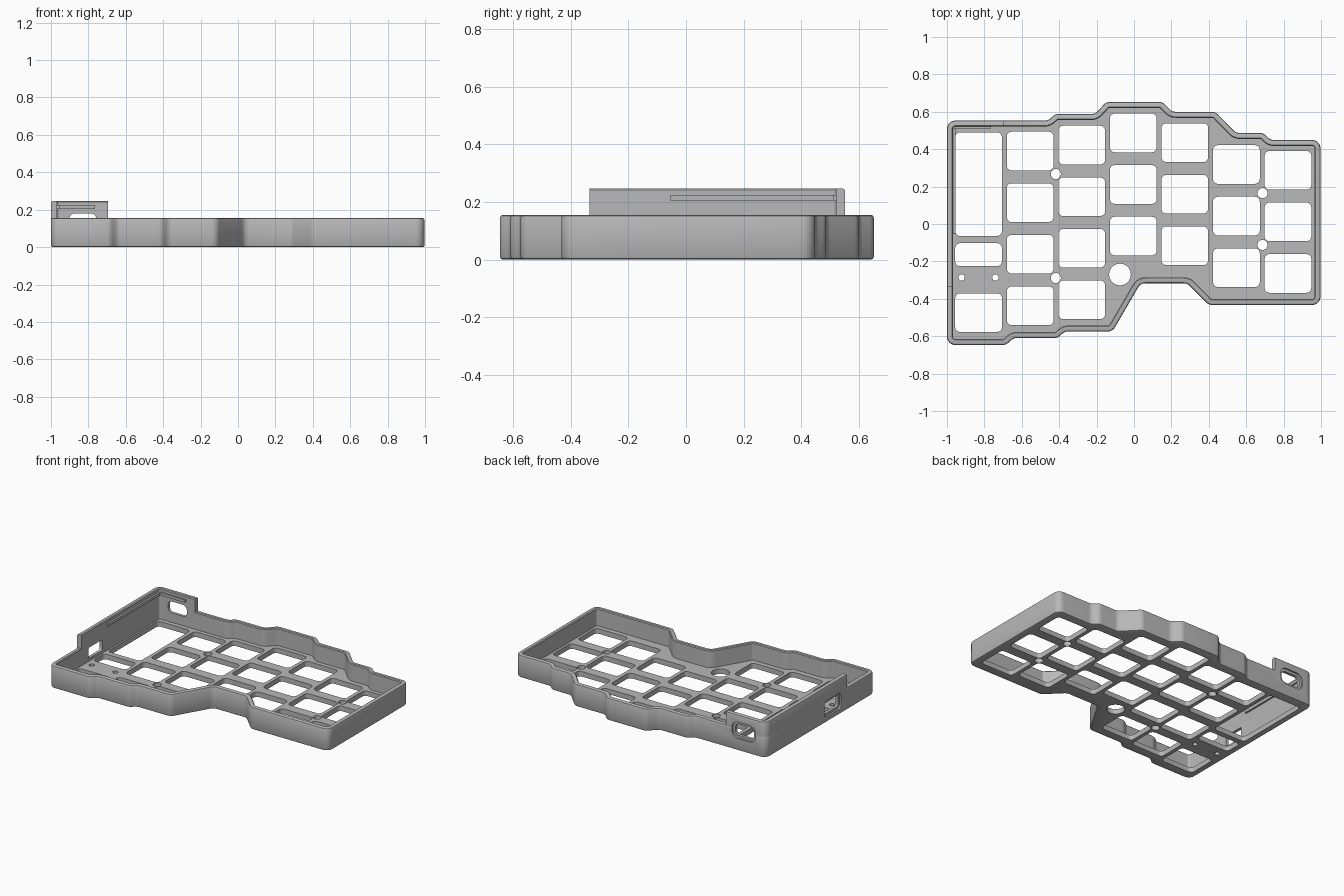
import bpy, bmesh, math
from mathutils import Vector, Matrix

if "Cube" in bpy.data.objects:
    bpy.data.objects.remove(bpy.data.objects["Cube"])

grey = bpy.data.materials.new("mid grey plastic")
grey.use_nodes = True
grey.diffuse_color = (0.48, 0.48, 0.48, 1)
grey.node_tree.nodes["Principled BSDF"].inputs["Base Color"].default_value = grey.diffuse_color

WALL, FLOOR, RIM, TOP = 0.032, 0.035, 0.155, 0.247


def make_object(name, bm):
    bmesh.ops.recalc_face_normals(bm, faces=bm.faces)
    mesh = bpy.data.meshes.new(name)
    bm.to_mesh(mesh)
    bm.free()
    mesh.materials.append(grey)
    obj = bpy.data.objects.new(name, mesh)
    bpy.context.collection.objects.link(obj)
    return obj


def rounded(points, radius, steps=6):
    """Fillet every corner of a counter-clockwise outline; returns (point, outward normal)."""
    out = []
    pts = [Vector(p) for p in points]
    for i, p in enumerate(pts):
        a = (p - pts[i - 1]).normalized()
        b = (pts[(i + 1) % len(pts)] - p).normalized()
        turn = math.atan2(a.x * b.y - a.y * b.x, a.dot(b))
        side = 1 if turn > 0 else -1
        start = p - a * radius * math.tan(abs(turn) / 2)
        n0 = Vector((a.y, -a.x))
        centre = start - n0 * radius * side
        for k in range(steps + 1):
            n = Matrix.Rotation(turn * k / steps, 2) @ n0
            out.append((centre + n * radius * side, n))
    return out


def loft(name, outline, profile, closed):
    """Sweep an (inset, height) profile round the outline."""
    bm = bmesh.new()
    rings = [[bm.verts.new((*(p - n * d), z)) for p, n in outline] for d, z in profile]
    pairs = list(zip(rings, rings[1:]))
    if closed:
        pairs.append((rings[-1], rings[0]))
    else:
        bm.faces.new(rings[0])
        bm.faces.new(rings[-1])
    for lo, hi in pairs:
        for i in range(len(lo)):
            bm.faces.new((lo[i - 1], lo[i], hi[i], hi[i - 1]))
    return make_object(name, bm)


def add_prism(bm, pts, z0, z1, matrix=Matrix()):
    lo = [bm.verts.new(matrix @ Vector((p[0], p[1], z0))) for p in pts]
    hi = [bm.verts.new(matrix @ Vector((p[0], p[1], z1))) for p in pts]
    bm.faces.new(lo)
    bm.faces.new(hi)
    for i in range(len(lo)):
        bm.faces.new((lo[i - 1], lo[i], hi[i], hi[i - 1]))


def rect(cx, cy, w, h, r=0.0):
    pts = [(cx + sx * w / 2, cy + sy * h / 2) for sx, sy in ((-1, -1), (1, -1), (1, 1), (-1, 1))]
    return [p for p, n in rounded(pts, r, 5)] if r else pts


def circle(cx, cy, r, n=32):
    return [(cx + r * math.cos(2 * math.pi * i / n), cy + r * math.sin(2 * math.pi * i / n)) for i in range(n)]


def boolean(obj, bm, operation):
    cutter = make_object("cutter", bm)
    cutter.hide_render = True
    mod = obj.modifiers.new("cut", "BOOLEAN")
    mod.object, mod.operation, mod.solver = cutter, operation, "EXACT"
    bpy.context.view_layer.objects.active = obj
    bpy.ops.object.modifier_apply(modifier=mod.name)
    bpy.data.objects.remove(cutter)


# Stepped outline of the case
corners = [(-1, -0.647), (-0.685, -0.647), (-0.645, -0.61), (-0.41, -0.61), (-0.37, -0.575),
           (-0.115, -0.575), (0.035, -0.317), (0.285, -0.317), (0.4, -0.433), (0.997, -0.433),
           (0.997, 0.449), (0.73, 0.449), (0.69, 0.487), (0.545, 0.487), (0.435, 0.6),
           (0.203, 0.6), (0.152, 0.653), (-0.148, 0.653), (-0.208, 0.588), (-0.42, 0.588),
           (-0.46, 0.553), (-1, 0.553)]
outline = rounded(corners, 0.045)


def rim_profile(top):
    return [(0, top - 0.01), (0.003, top - 0.003), (0.01, top), (WALL - 0.005, top), (WALL, top - 0.005)]


# Tray with a rounded foot and rim
tray = loft("case_tray", outline,
            [(0.01, 0), (0.003, 0.003), (0, 0.01)] + rim_profile(RIM) + [(WALL, FLOOR)], False)

# Raised wall round the back corner on the right side
raised = loft("raised_corner_wall", outline,
              [(0, RIM - 0.012)] + rim_profile(TOP) + [(WALL, RIM - 0.012)], True)
bm = bmesh.new()
add_prism(bm, [(-1.1, -0.335), (-0.9, -0.335), (-0.9, 0.45), (-0.695, 0.45), (-0.695, 0.7), (-1.1, 0.7)], 0, 0.4)
boolean(raised, bm, "INTERSECT")

# Key openings, column by column: (top key centre, number of keys)
PITCH, KEY_W, KEY_H = 0.2757, 0.25, 0.207
columns = [(-0.474, 1), (0.39, 4), (0.422, 4), (0.487, 3), (0.435, 3), (0.318, 3), (0.287, 3)]
bm = bmesh.new()
for c, (top_y, count) in enumerate(columns):
    for row in range(count):
        add_prism(bm, rect(-0.831 + c * PITCH, top_y - row * PITCH, KEY_W, KEY_H, 0.026), -0.1, 0.1)

# Controller and small component openings
add_prism(bm, rect(-0.831, 0.213, KEY_W, 0.554, 0.026), -0.1, 0.1)
add_prism(bm, rect(-0.831, -0.164, KEY_W, 0.123, 0.026), -0.1, 0.1)

# Screw, reset and peg holes
for x, y, r in [(-0.418, 0.267, 0.027), (-0.418, -0.289, 0.027), (0.687, 0.165, 0.027),
                (0.687, -0.112, 0.027), (-0.075, -0.27, 0.058), (-0.922, -0.286, 0.017), (-0.741, -0.286, 0.017)]:
    add_prism(bm, circle(x, y, r), -0.1, 0.1)
boolean(tray, bm, "DIFFERENCE")

# Connector ports: a through hole with a shallow outer recess
to_back = Matrix(((1, 0, 0, 0), (0, 0, 1, 0), (0, 1, 0, 0), (0, 0, 0, 1)))
to_side = Matrix(((0, 0, 1, 0), (1, 0, 0, 0), (0, 1, 0, 0), (0, 0, 0, 1)))
ports = [(to_back, -0.83, 0.14, 0.145, 0.08, 0.03, 0.49, 0.541, 0.6),
         (to_side, -0.18, 0.092, 0.15, 0.075, 0.01, -0.94, -0.988, -1.1)]
for matrix, u, v, w, h, r, inner, ledge, outer in ports:
    for grow, start in ((0, inner), (0.035, ledge)):
        for body in (tray, raised):
            bm = bmesh.new()
            add_prism(bm, rect(u, v, w + grow, h + grow, r + grow / 2), start, outer, matrix)
            boolean(body, bm, "DIFFERENCE")

# Snap ridges inside the raised wall
for name, cx, cy, w, h in (("side_snap_ridge", -0.964, 0.228, 0.018, 0.565),
                           ("back_snap_ridge", -0.86, 0.519, 0.19, 0.018)):
    bm = bmesh.new()
    add_prism(bm, rect(cx, cy, w, h), 0.205, 0.224)
    make_object(name, bm)

# Smooth the fillets, keep hard edges
for obj in (tray, raised):
    bpy.ops.object.select_all(action="DESELECT")
    obj.select_set(True)
    bpy.context.view_layer.objects.active = obj
    bpy.ops.object.shade_smooth_by_angle(angle=math.radians(35))
